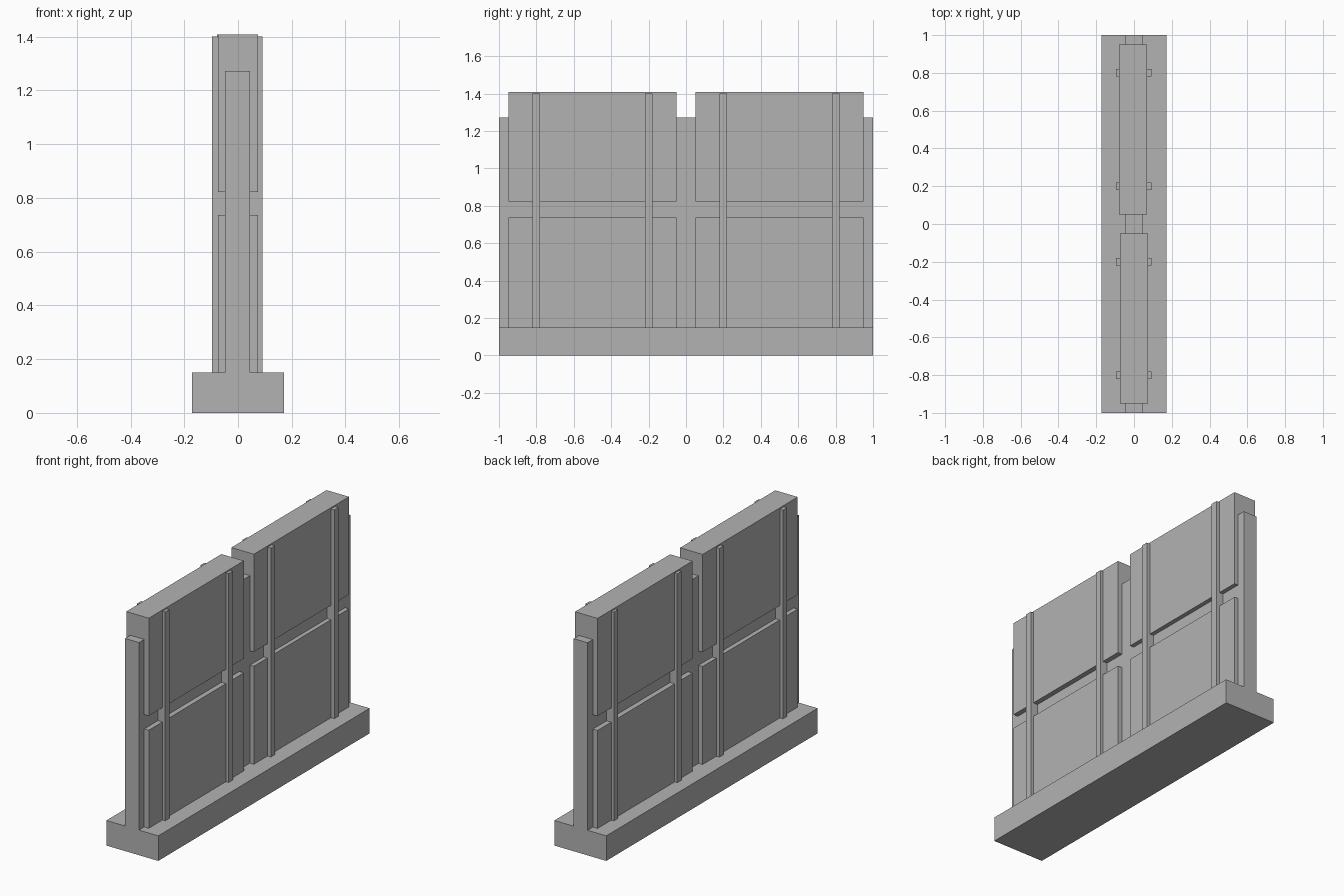
import bpy

default = bpy.data.objects.get("Cube")
if default:
    bpy.data.objects.remove(default, do_unlink=True)

# Plain concrete grey
grey = bpy.data.materials.new("concrete_grey")
grey.use_nodes = True
colour = (0.45, 0.45, 0.45, 1)
grey.diffuse_color = colour
grey.node_tree.nodes["Principled BSDF"].inputs["Base Color"].default_value = colour


def box(name, x, y, z):
    """Box given its (min, max) range along each axis."""
    spans = (x, y, z)
    bpy.ops.mesh.primitive_cube_add(size=1, location=[sum(s) / 2 for s in spans])
    obj = bpy.context.object
    obj.name = name
    obj.scale = [s[1] - s[0] for s in spans]
    bpy.ops.object.transform_apply(location=False, rotation=False, scale=True)
    obj.data.materials.append(grey)
    return obj


BASE_TOP = 0.15

# Footing and thin core wall
box("base", (-0.172, 0.172), (-1, 1), (0, BASE_TOP))
box("core_wall", (-0.048, 0.044), (-1, 1), (BASE_TOP, 1.273))

# Thick wall blocks, two bays of a lower and an upper block
bays = {"front": (-0.95, -0.05, -0.075, 0.074), "back": (0.05, 0.95, -0.079, 0.07)}
levels = {"lower": (BASE_TOP, 0.737), "upper": (0.823, 1.408)}
for bay, (y0, y1, x0, x1) in bays.items():
    for level, z in levels.items():
        box(f"{bay}_{level}_block", (x0, x1), (y0, y1), z)

# Upright ribs standing proud on both faces
for i, y in enumerate((-0.8, -0.2, 0.2, 0.8)):
    box(f"rib_{i + 1}", (-0.096, 0.092), (y - 0.02, y + 0.02), (BASE_TOP, 1.4))
